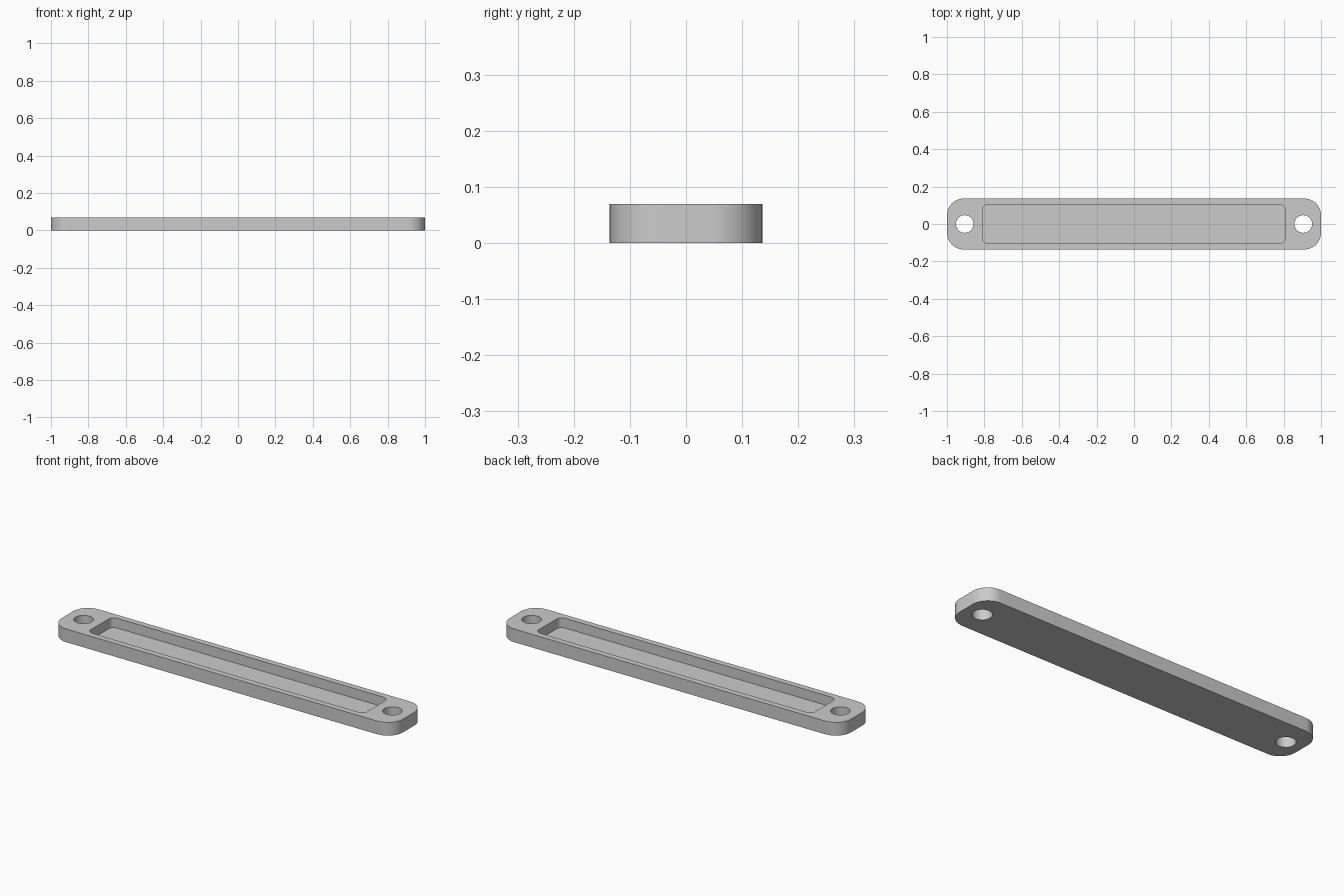
import bpy, bmesh
from math import cos, sin, pi, radians

default = bpy.data.objects.get("Cube")
if default:
    bpy.data.objects.remove(default, do_unlink=True)

# Overall sizes
HALF_X, HALF_Y, HEIGHT = 1.0, 0.136, 0.07
CORNER = 0.09
POCKET_X, POCKET_Y, POCKET_CORNER = 0.81, 0.104, 0.03
FLOOR = 0.018
HOLE_X, HOLE_RADIUS = 0.905, 0.047

grey = bpy.data.materials.new("plain grey")
grey.use_nodes = True
colour = (0.6, 0.6, 0.6, 1)
grey.diffuse_color = colour
grey.node_tree.nodes["Principled BSDF"].inputs["Base Color"].default_value = colour


def rounded_prism(name, hx, hy, radius, z0, z1, centre_x=0.0, steps=12):
    """Extruded rectangle with rounded corners, standing from z0 to z1."""
    bm = bmesh.new()
    outline = []
    for quarter, (sx, sy) in enumerate([(1, 1), (-1, 1), (-1, -1), (1, -1)]):
        for i in range(steps + 1):
            a = (quarter + i / steps) * pi / 2
            outline.append(bm.verts.new((
                centre_x + sx * (hx - radius) + radius * cos(a),
                sy * (hy - radius) + radius * sin(a), z0)))
    bmesh.ops.remove_doubles(bm, verts=outline, dist=1e-5)
    base = bm.faces.new(list(bm.verts))
    top = bmesh.ops.extrude_face_region(bm, geom=[base], use_keep_orig=True)
    moved = [g for g in top["geom"] if isinstance(g, bmesh.types.BMVert)]
    bmesh.ops.translate(bm, verts=moved, vec=(0, 0, z1 - z0))
    bmesh.ops.recalc_face_normals(bm, faces=bm.faces)
    mesh = bpy.data.meshes.new(name)
    bm.to_mesh(mesh)
    bm.free()
    mesh.materials.append(grey)
    obj = bpy.data.objects.new(name, mesh)
    bpy.context.collection.objects.link(obj)
    return obj


# Rounded plate
plate = rounded_prism("mounting_plate", HALF_X, HALF_Y, CORNER, 0, HEIGHT)

# Cutters: shallow pocket and a screw hole through each end
cutters = [rounded_prism("pocket_cutter", POCKET_X, POCKET_Y, POCKET_CORNER,
                         FLOOR, HEIGHT + 0.05)]
for side, x in (("left", HOLE_X), ("right", -HOLE_X)):
    cutters.append(rounded_prism(side + "_hole_cutter", HOLE_RADIUS, HOLE_RADIUS,
                                 HOLE_RADIUS, -0.05, HEIGHT + 0.05, x))

bpy.ops.object.select_all(action="DESELECT")
plate.select_set(True)
bpy.context.view_layer.objects.active = plate
for cutter in cutters:
    cutter.hide_render = True
    cut = plate.modifiers.new(cutter.name, "BOOLEAN")
    cut.operation = "DIFFERENCE"
    cut.solver = "EXACT"
    cut.object = cutter
    bpy.ops.object.modifier_apply(modifier=cut.name)
    bpy.data.objects.remove(cutter, do_unlink=True)

# Smooth rounded walls, crisp rims
bpy.ops.object.shade_smooth_by_angle(angle=radians(30))
